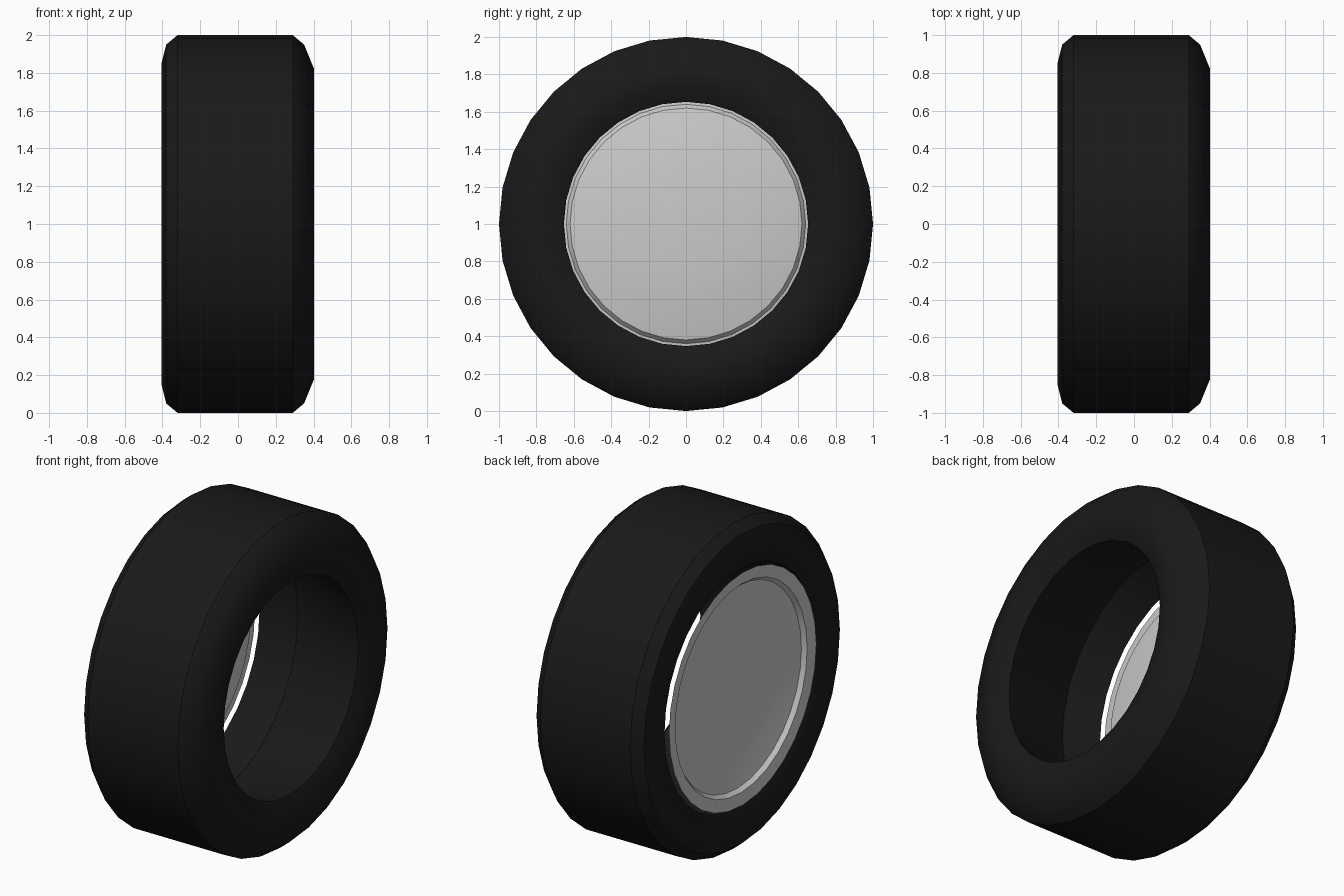
import bpy, bmesh, math

if "Cube" in bpy.data.objects:
    bpy.data.objects.remove(bpy.data.objects["Cube"])

SEGMENTS = 32
CENTRE_Z = 1.0


def lathe(name, profile, closed, material=None):
    """Spin (x, radius) points around the wheel axle (x axis)."""
    bm = bmesh.new()
    rings = []
    for x, r in profile:
        if r == 0:
            rings.append([bm.verts.new((x, 0, CENTRE_Z))] * SEGMENTS)
        else:
            rings.append([bm.verts.new((x, r * math.sin(2 * math.pi * i / SEGMENTS),
                                        CENTRE_Z + r * math.cos(2 * math.pi * i / SEGMENTS)))
                          for i in range(SEGMENTS)])
    pairs = list(zip(rings, rings[1:]))
    if closed:
        pairs.append((rings[-1], rings[0]))
    for a, b in pairs:
        for i in range(SEGMENTS):
            j = (i + 1) % SEGMENTS
            corners = list(dict.fromkeys((a[i], a[j], b[j], b[i])))
            bm.faces.new(corners)
    bmesh.ops.recalc_face_normals(bm, faces=bm.faces)
    mesh = bpy.data.meshes.new(name)
    bm.to_mesh(mesh)
    bm.free()
    obj = bpy.data.objects.new(name, mesh)
    bpy.context.collection.objects.link(obj)
    if material:
        mesh.materials.append(material)
    bpy.ops.object.select_all(action='DESELECT')
    obj.select_set(True)
    bpy.context.view_layer.objects.active = obj
    bpy.ops.object.shade_smooth_by_angle(angle=math.radians(35))
    return obj


rubber = bpy.data.materials.new("black_rubber")
rubber.diffuse_color = (0.01, 0.01, 0.01, 1)
rubber.use_nodes = True
rubber.node_tree.nodes["Principled BSDF"].inputs["Base Color"].default_value = rubber.diffuse_color

# Tyre: tread, both sidewalls and the hollow inside
lathe("tyre", [(-0.32, 1.0), (0.29, 1.0), (0.35, 0.95), (0.403, 0.82),
               (0.40, 0.74), (0.36, 0.653),
               (-0.16, 0.81), (-0.365, 0.73),
               (-0.405, 0.85), (-0.38, 0.95)], True, rubber)

# Dished wheel disc, just clear of the tyre on the outer side
lathe("wheel_disc", [(-0.385, 0.715), (-0.375, 0.64), (-0.35, 0.62),
                     (-0.325, 0.48), (-0.305, 0.28), (-0.30, 0)], False)
